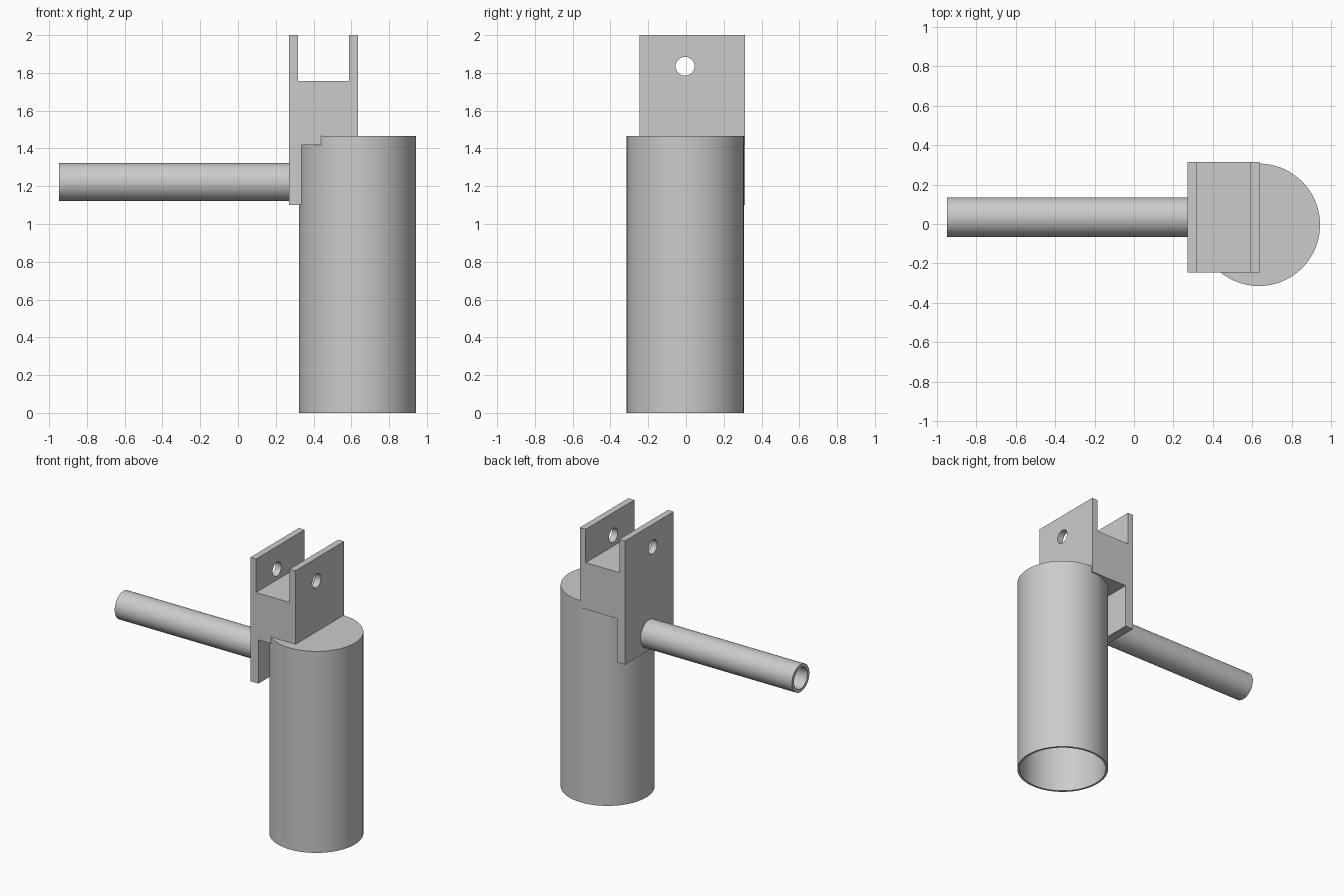
import bpy, bmesh, math
from mathutils import Matrix, Vector

cube = bpy.data.objects.get("Cube")
if cube:
    bpy.data.objects.remove(cube, do_unlink=True)

grey = bpy.data.materials.new("plain grey")
grey.use_nodes = True
COLOUR = (0.6, 0.6, 0.6, 1)
grey.diffuse_color = COLOUR
grey.node_tree.nodes["Principled BSDF"].inputs["Base Color"].default_value = COLOUR


def finish(name, bm):
    bmesh.ops.recalc_face_normals(bm, faces=bm.faces)
    mesh = bpy.data.meshes.new(name)
    bm.to_mesh(mesh)
    bm.free()
    mesh.materials.append(grey)
    obj = bpy.data.objects.new(name, mesh)
    bpy.context.collection.objects.link(obj)
    return obj


def smooth(obj):
    bpy.ops.object.select_all(action="DESELECT")
    obj.select_set(True)
    bpy.context.view_layer.objects.active = obj
    bpy.ops.object.shade_smooth_by_angle(angle=math.radians(30))


def lathe(name, profile, matrix, closed=False, steps=64):
    """Spin (radius, height) points around z, then place with matrix."""
    bm = bmesh.new()
    verts = [bm.verts.new((r, 0, z)) for r, z in profile]
    edges = [bm.edges.new(pair) for pair in zip(verts, verts[1:])]
    if closed:
        edges.append(bm.edges.new((verts[-1], verts[0])))
    bmesh.ops.spin(bm, geom=verts + edges, cent=(0, 0, 0), axis=(0, 0, 1),
                   angle=math.tau, steps=steps, use_duplicate=False)
    bmesh.ops.remove_doubles(bm, verts=bm.verts, dist=1e-5)
    bmesh.ops.transform(bm, matrix=matrix, verts=bm.verts)
    obj = finish(name, bm)
    smooth(obj)
    return obj


along_x = Matrix.Rotation(math.pi / 2, 4, "Y")

# Upright cup, open at the bottom
R, WALL, TOP, CAP = 0.31, 0.015, 1.465, 1.414
lathe("cylinder_body",
      [(0, TOP), (R, TOP), (R, 0), (R - WALL, 0), (R - WALL, CAP), (0, CAP)],
      Matrix.Translation((0.633, -0.004, 0)), steps=96)

# Hollow side rod, its bore ending at the bracket
r, bore, length = 0.1, 0.077, 1.225
lathe("side_rod", [(r, 0), (r, length), (bore, length), (bore, 0)],
      Matrix.Translation((-0.947, 0.035, 1.222)) @ along_x, closed=True)

# Forked bracket with a hanging plate, extruded from front to back
outline = [(0.271, 1.1), (0.337, 1.1), (0.337, 1.418), (0.635, 1.418),
           (0.635, 2), (0.588, 2), (0.588, 1.757), (0.317, 1.757),
           (0.317, 2), (0.271, 2)]
FRONT, BACK = -0.246, 0.313
bm = bmesh.new()
face = bm.faces.new([bm.verts.new((x, FRONT, z)) for x, z in outline])
side = bmesh.ops.extrude_face_region(bm, geom=[face])["geom"]
bmesh.ops.translate(bm, vec=Vector((0, BACK - FRONT, 0)),
                    verts=[v for v in side if isinstance(v, bmesh.types.BMVert)])
if face.is_valid and len(bm.faces) == len(outline) + 1:
    bm.faces.new([v for v in face.verts])
bracket = finish("fork_bracket", bm)

# Pin hole through both fork plates
bm = bmesh.new()
bmesh.ops.create_cone(bm, cap_ends=True, segments=40, radius1=0.05, radius2=0.05,
                      depth=1,
                      matrix=Matrix.Translation((0.45, -0.005, 1.835)) @ along_x)
cutter = finish("pin_hole_cutter", bm)
cutter.hide_render = True
cut = bracket.modifiers.new("pin hole", "BOOLEAN")
cut.operation = "DIFFERENCE"
cut.solver = "EXACT"
cut.object = cutter
bpy.context.view_layer.objects.active = bracket
bpy.ops.object.modifier_apply(modifier=cut.name)
bpy.data.objects.remove(cutter, do_unlink=True)
smooth(bracket)
